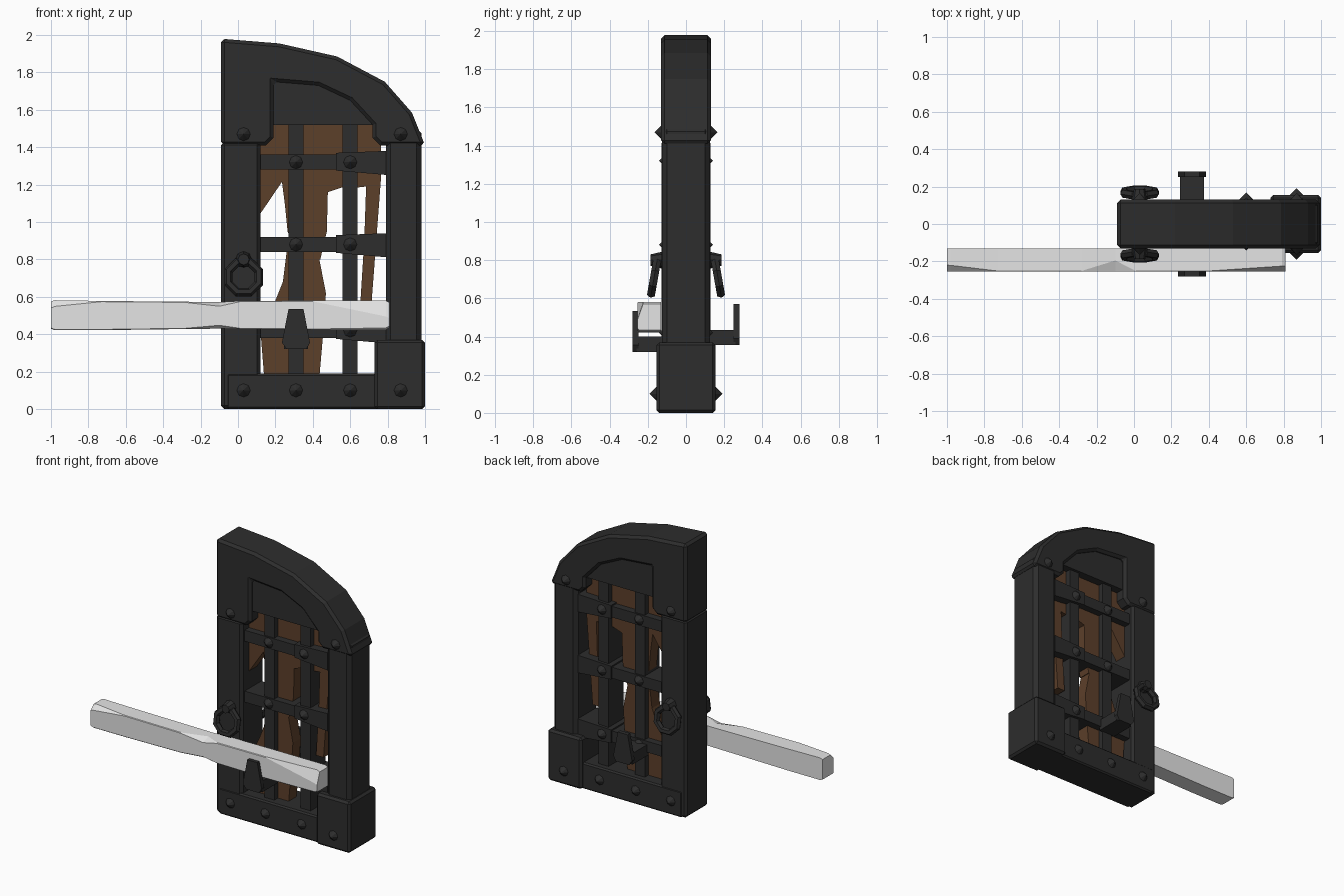
import bpy, bmesh, math
from mathutils import Matrix

if "Cube" in bpy.data.objects:
    bpy.data.objects.remove(bpy.data.objects["Cube"])


def material(name, rgb):
    m = bpy.data.materials.new(name)
    m.diffuse_color = (*rgb, 1)
    m.use_nodes = True
    m.node_tree.nodes["Principled BSDF"].inputs["Base Color"].default_value = m.diffuse_color
    return m


IRON = material("dark iron", (0.026, 0.026, 0.026))
WOOD = material("brown wood", (0.107, 0.050, 0.023))
PALE = material("pale beam", (0.78, 0.78, 0.78))


def finish(name, bm, mat, bevel=0):
    bmesh.ops.recalc_face_normals(bm, faces=bm.faces)
    me = bpy.data.meshes.new(name)
    bm.to_mesh(me)
    bm.free()
    me.materials.append(mat)
    ob = bpy.data.objects.new(name, me)
    bpy.context.collection.objects.link(ob)
    if bevel:
        mod = ob.modifiers.new("bevel", 'BEVEL')
        mod.width, mod.segments, mod.limit_method = bevel, 1, 'ANGLE'
        mod.angle_limit = math.radians(50)
    return ob


def slab(name, pts, y0, y1, mat=IRON, bevel=0):
    """Extrude an x-z outline from y0 to y1."""
    bm = bmesh.new()
    face = bm.faces.new([bm.verts.new((x, y0, z)) for x, z in pts])
    ext = bmesh.ops.extrude_face_region(bm, geom=[face])
    for v in ext["geom"]:
        if isinstance(v, bmesh.types.BMVert):
            v.co.y = y1
    return finish(name, bm, mat, bevel)


def rect(x0, x1, z0, z1):
    return [(x0, z0), (x1, z0), (x1, z1), (x0, z1)]


# Frame: arched cap, posts, bottom rail and corner block
outer = [(-.09, 1.41), (-.09, 1.98), (.22, 1.955), (.53, 1.885), (.785, 1.75), (.93, 1.585), (1.0, 1.41)]
arch = [(.19, 1.75), (.43, 1.73), (.60, 1.65), (.72, 1.52)]
slab("arched_cap", outer + [(.76, 1.41), (.72, 1.45)] + arch[::-1] + [(.19, 1.45), (.15, 1.41)],
     -.13, .13, IRON, .018)
slab("arch_panel", [(.17, 1.52), (.17, 1.77), (.44, 1.75), (.62, 1.67), (.74, 1.52)], -.105, .105)
slab("left_post", rect(-.09, .12, 0, 1.43), -.128, .128, IRON, .018)
slab("right_post", rect(.79, .98, .2, 1.5), -.125, .125, IRON, .025)
slab("bottom_rail", rect(-.06, .80, 0, .19), -.132, .132, IRON, .01)
slab("corner_block", rect(.73, 1.0, 0, .37), -.155, .155, IRON, .015)

# Lattice of upright and level bars with flared end plates
for i, x in enumerate((.31, .60)):
    slab(f"upright_bar_{i}", rect(x - .04, x + .04, .15, 1.55), -.085, .085)
for i, z in enumerate((.42, .88, 1.32)):
    slab(f"level_bar_{i}", rect(.10, .80, z - .04, z + .04), -.095, .095)
    slab(f"flared_plate_{i}", [(.525, z - .045), (.79, z - .068), (.79, z + .06), (.525, z + .05)], -.105, .105)

# Broken wooden planks
planks = [
    [(.10, 1.54), (.10, 1.02), (.13, 1.06), (.235, 1.215), (.25, 1.10), (.265, .95), (.30, .86), (.30, 1.54)],
    [(.30, 1.54), (.30, .80), (.44, .80), (.475, .95), (.48, 1.15), (.48, 1.54)],
    [(.48, 1.54), (.48, 1.16), (.60, 1.20), (.60, 1.54)],
    [(.60, 1.54), (.60, 1.18), (.685, 1.19), (.675, .9), (.655, .58), (.715, .58), (.765, 1.24), (.765, 1.54)],
    [(.14, .17), (.12, .42), (.20, .58), (.24, .68), (.265, .88), (.42, .90), (.435, .80), (.47, .62), (.455, .40), (.435, .17)],
]
for i, p in enumerate(planks):
    slab(f"plank_{i}", p, -.045, .045, WOOD)


# Pointed studs on both faces
def stud(x, z, face, r=.036, h=.036):
    for s in (-1, 1):
        bm = bmesh.new()
        bmesh.ops.create_cone(bm, cap_ends=True, segments=8, radius1=r, radius2=0, depth=h)
        bm.transform(Matrix.Translation((x, s * (face + h / 2), z)) @ Matrix.Rotation(-s * math.pi / 2, 4, 'X'))
        finish("stud", bm, IRON)


for x in (.03, .87):
    stud(x, 1.47, .13)
for x, f in ((.03, .132), (.31, .132), (.60, .132), (.87, .155)):
    stud(x, .10, f)
for z in (.42, .88, 1.32):
    stud(.31, z, .095)
    stud(.60, z, .105)

# Ring handles hanging from mounts
for s in (-1, 1):
    side = "front" if s < 0 else "back"
    bm = bmesh.new()
    n, k = 8, 6
    rings = []
    for i in range(n):
        a = 2 * math.pi * (i + .5) / n
        rings.append([bm.verts.new(((.088 + .024 * math.cos(t)) * math.cos(a), .024 * math.sin(t),
                                    (.088 + .024 * math.cos(t)) * math.sin(a)))
                      for t in (2 * math.pi * j / k for j in range(k))])
    for i in range(n):
        for j in range(k):
            p, q = rings[i], rings[(i + 1) % n]
            bm.faces.new((p[j], p[(j + 1) % k], q[(j + 1) % k], q[j]))
    bm.transform(Matrix.Translation((.03, s * .168, .705)) @ Matrix.Rotation(s * math.radians(10), 4, 'X'))
    finish(f"{side}_ring", bm, IRON)
    bm = bmesh.new()
    bmesh.ops.create_cone(bm, cap_ends=True, segments=8, radius1=.046, radius2=.03, depth=.07)
    bm.transform(Matrix.Translation((.03, s * .152, .80)) @ Matrix.Rotation(-s * math.pi / 2, 4, 'X'))
    finish(f"{side}_ring_mount", bm, IRON)

# Hooked brackets, front lower than back
for side, s, z in (("front", -1, .32), ("back", 1, .355)):
    slab(f"{side}_bracket_arm", rect(.245, .375, z, z + .08), s * .08, s * .26)
    slab(f"{side}_bracket_hook", [(.26, z), (.365, z), (.385, z + .035), (.35, z + .215), (.27, z + .215), (.235, z + .035)],
         s * .25, s * .28)

# Barring beam: lofted sections, each x, low z, high z, top chip (dy, dz), bottom chip (dy, dz)
sections = [
    (-1.00, .43, .575, .035, .035, .004, .004),
    (-.98, .422, .582, .034, .033, .004, .004),
    (-.73, .422, .578, .004, .004, .004, .004),
    (-.28, .428, .574, .004, .004, .004, .004),
    (-.10, .430, .572, .060, .022, .03, .018),
    (.01, .428, .578, .004, .004, .004, .004),
    (.40, .424, .580, .004, .004, .004, .004),
    (.79, .424, .580, .03, .085, .01, .01),
    (.81, .435, .570, .03, .085, .01, .01),
]
bm = bmesh.new()
loops = [[bm.verts.new((x, y, z)) for y, z in (
    (-.13, lo), (-.13, hi), (-.255 + ty, hi), (-.255, hi - tz), (-.255, lo + bz), (-.255 + by, lo))]
    for x, lo, hi, ty, tz, by, bz in sections]
for p, q in zip(loops, loops[1:]):
    for j in range(6):
        bm.faces.new((p[j], p[(j + 1) % 6], q[(j + 1) % 6], q[j]))
bm.faces.new(loops[0])
bm.faces.new(loops[-1])
finish("barring_beam", bm, PALE)
